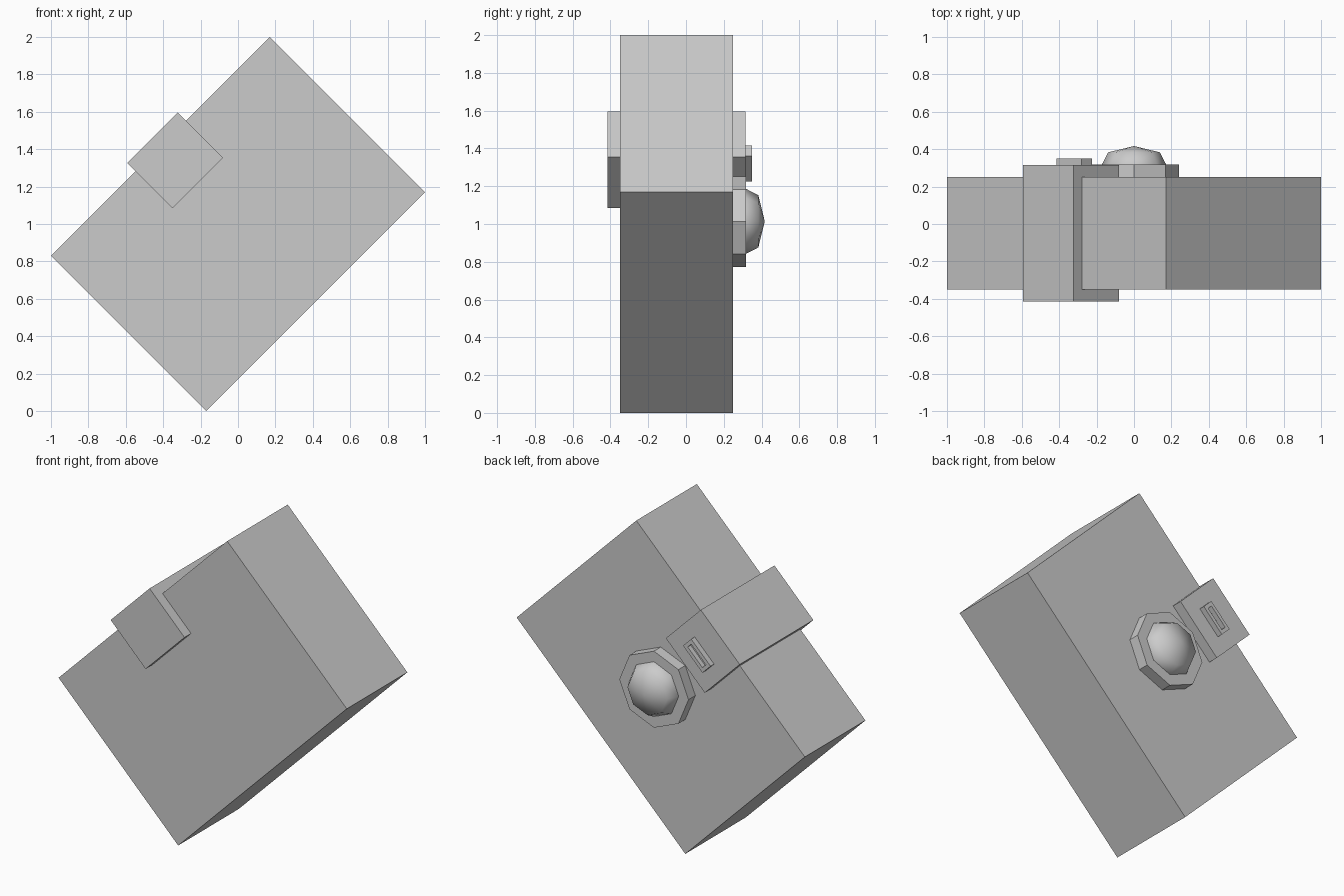
import bpy, bmesh, math
from mathutils import Vector

cube = bpy.data.objects.get("Cube")
if cube:
    bpy.data.objects.remove(cube, do_unlink=True)

TILT = math.radians(-45)

grey = bpy.data.materials.new("plain grey")
grey.use_nodes = True
grey.diffuse_color = (0.6, 0.6, 0.6, 1)
grey.node_tree.nodes["Principled BSDF"].inputs["Base Color"].default_value = (0.6, 0.6, 0.6, 1)


def finish(name, bm, location=(0, 0, 0), tilt=0.0):
    bmesh.ops.recalc_face_normals(bm, faces=bm.faces[:])
    mesh = bpy.data.meshes.new(name)
    bm.to_mesh(mesh)
    bm.free()
    mesh.materials.append(grey)
    obj = bpy.data.objects.new(name, mesh)
    obj.location = location
    obj.rotation_euler.y = tilt
    bpy.context.collection.objects.link(obj)
    return obj


def box(size):
    bm = bmesh.new()
    bmesh.ops.create_cube(bm, size=1)
    bmesh.ops.scale(bm, vec=size, verts=bm.verts[:])
    return bm


def lathe(name, profile, location, sides=8):
    """Turn (radius, depth) points about the y axis."""
    bm = bmesh.new()
    verts = [bm.verts.new((r, y, 0)) for r, y in profile]
    edges = [bm.edges.new(pair) for pair in zip(verts, verts[1:])]
    bmesh.ops.spin(bm, geom=verts + edges, cent=(0, 0, 0), axis=(0, 1, 0),
                   angle=math.tau, steps=sides)
    bmesh.ops.remove_doubles(bm, verts=bm.verts[:], dist=0.0005)
    return finish(name, bm, location)


# Main body, tilted onto one edge
finish("body", box((1.655, 0.6, 1.174)), (0, -0.05, 1), TILT)

# Band block wrapping over the upper left edge
finish("band", box((0.382, 0.73, 0.343)), (-0.337, -0.05, 1.34), TILT)

# Clasp on the back of the band, with a recessed slot
bm = box((0.19, 0.04, 0.08))
back = max(bm.faces, key=lambda f: f.calc_center_median().y)
bmesh.ops.inset_region(bm, faces=[back], thickness=0.023, use_even_offset=True)
pushed = bmesh.ops.extrude_discrete_faces(bm, faces=[back])["faces"]
bmesh.ops.translate(bm, vec=Vector((0, -0.03, 0)), verts=pushed[0].verts[:])
finish("clasp", bm, (-0.32, 0.33, 1.32), TILT)

# Eight-sided knob base and its smooth dome
lathe("knob_base", [(0, 0.24), (0.24, 0.24), (0.24, 0.318), (0, 0.318)], (0, 0, 1.012))
dome = lathe("knob_dome", [(0.172, 0.31), (0.172, 0.318), (0.138, 0.383), (0, 0.417)], (0, 0, 1.014))
for face in dome.data.polygons:
    face.use_smooth = True
